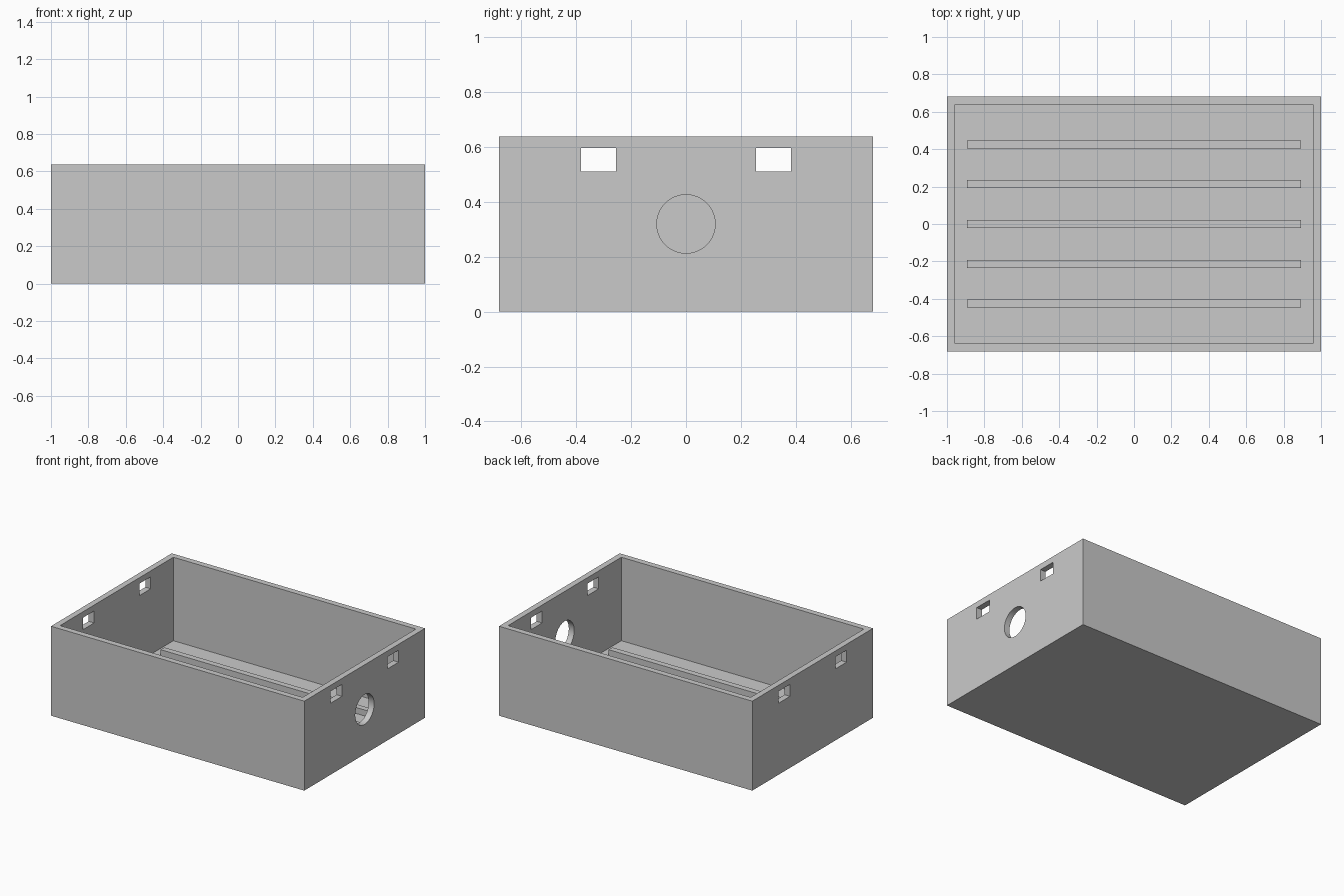
import bpy
import math

if "Cube" in bpy.data.objects:
    bpy.data.objects.remove(bpy.data.objects["Cube"], do_unlink=True)

U = 2 / 94                      # one design unit: the tray is 94 units long
LENGTH, DEPTH, HEIGHT, WALL = 94 * U, 64 * U, 30 * U, 2 * U

grey = bpy.data.materials.new("plain_grey")
grey.use_nodes = True
colour = (0.59, 0.59, 0.59, 1)
grey.diffuse_color = colour
grey.node_tree.nodes["Principled BSDF"].inputs["Base Color"].default_value = colour


def box(name, size, centre):
    bpy.ops.mesh.primitive_cube_add(size=1, location=centre)
    ob = bpy.context.object
    ob.name = name
    ob.scale = size
    bpy.ops.object.transform_apply(location=False, rotation=False, scale=True)
    ob.data.materials.append(grey)
    return ob


def cut(target, cutter):
    mod = target.modifiers.new("cut", 'BOOLEAN')
    mod.operation = 'DIFFERENCE'
    mod.solver = 'EXACT'
    mod.object = cutter
    bpy.context.view_layer.objects.active = target
    bpy.ops.object.modifier_apply(modifier=mod.name)
    bpy.data.objects.remove(cutter, do_unlink=True)


# Open tray: solid block with the inside hollowed out
tray = box("tray", (LENGTH, DEPTH, HEIGHT), (0, 0, HEIGHT / 2))
cut(tray, box("cavity", (LENGTH - 2 * WALL, DEPTH - 2 * WALL, HEIGHT),
              (0, 0, HEIGHT / 2 + WALL)))

# Clip windows through both end walls
for end in (-1, 1):
    for side in (-1, 1):
        cut(tray, box("window_cutter", (4 * WALL, 6 * U, 4 * U),
                      (end * LENGTH / 2, side * 15 * U, 26 * U)))

# Round cable hole in the left end wall
bpy.ops.mesh.primitive_cylinder_add(vertices=64, radius=5 * U, depth=4 * WALL,
                                    location=(LENGTH / 2, 0, HEIGHT / 2),
                                    rotation=(0, math.pi / 2, 0))
hole = bpy.context.object
hole.name = "hole_cutter"
hole.data.materials.append(grey)
cut(tray, hole)

# Keep the hole wall smooth and the box edges sharp
bpy.ops.object.select_all(action='DESELECT')
tray.select_set(True)
bpy.context.view_layer.objects.active = tray
bpy.ops.object.shade_smooth_by_angle(angle=math.radians(30))

# Raised ribs along the floor
for i in range(-2, 3):
    box(f"floor_rib_{i + 3}", (84 * U, 2 * U, 2 * U), (0, i * 10 * U, WALL + U))
